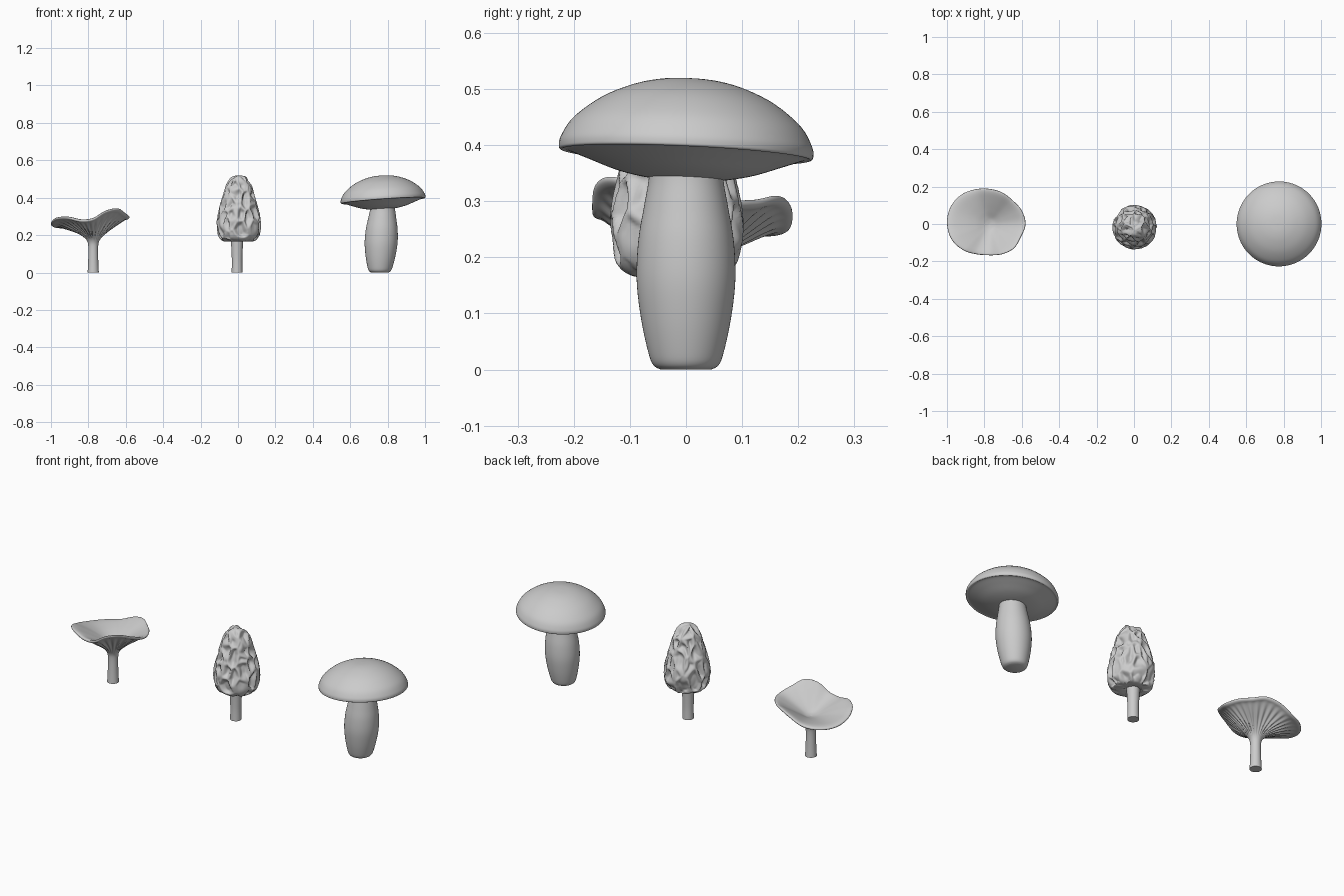
import bpy, bmesh, math
from mathutils import Vector, noise

if "Cube" in bpy.data.objects:
    bpy.data.objects.remove(bpy.data.objects["Cube"])


def spline(pts, t, closed=False):
    """Catmull-Rom through tuples, t in 0..1."""
    n = len(pts)
    span = n if closed else n - 1
    u = t * span
    i = int(u) % n if closed else min(int(u), n - 2)
    f = u - int(u) if closed else u - i
    pick = (lambda k: pts[k % n]) if closed else (lambda k: pts[max(0, min(n - 1, k))])
    a, b, c, d = pick(i - 1), pick(i), pick(i + 1), pick(i + 2)
    return [0.5 * (2 * q + (r - p) * f + (2 * p - 5 * q + 4 * r - s) * f ** 2
                   + (3 * q - p - 3 * r + s) * f ** 3) for p, q, r, s in zip(a, b, c, d)]


def lathe(name, profile, location, sides=64, rings=40, shape=None, angle=50):
    """Revolve a smoothed (radius, z) profile; shape(theta, r, z, t) can deform it."""
    bm = bmesh.new()
    loops = []
    for j in range(rings + 1):
        t = j / rings
        r, z = spline(profile, t)
        r = max(r, 0)
        loop = []
        for i in range(sides):
            th = 2 * math.pi * i / sides
            p = shape(th, r, z, t) if shape else (r * math.cos(th), r * math.sin(th), z)
            loop.append(bm.verts.new(p))
        loops.append(loop)
    for lo, hi in zip(loops, loops[1:]):
        for i in range(sides):
            k = (i + 1) % sides
            bm.faces.new((lo[i], lo[k], hi[k], hi[i]))
    for loop, (r, z) in ((loops[0][::-1], profile[0]), (loops[-1], profile[-1])):
        if r > 1e-4:
            bm.faces.new(loop)
    bmesh.ops.remove_doubles(bm, verts=bm.verts, dist=1e-5)
    bmesh.ops.recalc_face_normals(bm, faces=bm.faces)
    me = bpy.data.meshes.new(name)
    bm.to_mesh(me)
    bm.free()
    ob = bpy.data.objects.new(name, me)
    ob.location = location
    bpy.context.collection.objects.link(ob)
    bpy.ops.object.select_all(action='DESELECT')
    ob.select_set(True)
    bpy.context.view_layer.objects.active = ob
    bpy.ops.object.shade_smooth_by_angle(angle=math.radians(angle))
    return ob


# Round-capped mushroom: bulging, slightly leaning stem
lathe("round_stem",
      [(.045, 0), (.058, .008), (.067, .03), (.08, .09), (.088, .16), (.085, .23),
       (.075, .29), (.067, .335), (.064, .37)],
      (.758, 0, 0), shape=lambda th, r, z, t:
      (r * math.cos(th) + .045 * z, r * math.sin(th), z))

# Round-capped mushroom: tilted dome with a shallow convex underside
cap = lathe("round_cap",
            [(0, -.046), (.06, -.045), (.12, -.034), (.175, -.015), (.212, -.002),
             (.223, -.002), (.227, .004), (.224, .022), (.203, .056), (.155, .094),
             (.1, .119), (.05, .131), (0, .134)],
            (.776, 0, .385), sides=96, rings=60, angle=60)
cap.rotation_euler = (-.045, -.07, 0)

# Morel: plain stem
lathe("morel_stem", [(.029, 0), (.028, .06), (.03, .12), (.033, .18), (.03, .22)],
      (-.005, -.012, 0), sides=40, rings=16)


# Morel: pitted head, ridges follow vertically stretched cell borders
def pitted(th, r, z, t):
    c, s = math.cos(th), math.sin(th)
    p = Vector((r * c * 21, r * s * 21, z * 11))
    p += .35 * noise.noise_vector(p * .9)
    d = noise.voronoi(p)[0]
    pit = min(1, (d[1] - d[0]) * 1.7)
    pit = pit * pit * (3 - 2 * pit)
    k = (.010 - .023 * pit) * min(1, r / .06)
    dz = .006 * (.5 - pit) * max(0, (z - .45) / .07)
    return ((r + k) * c, (r + k) * s, z + dz)


lathe("morel_head",
      [(.015, .175), (.045, .165), (.078, .17), (.1, .195), (.109, .24), (.107, .29),
       (.094, .35), (.077, .41), (.06, .465), (.04, .504), (.018, .515), (0, .517)],
      (.004, -.017, 0), sides=130, rings=110, shape=pitted, angle=180)

# Chanterelle: rim radius and rim height around the edge, every 22.5 degrees
rim = [(.194, .295), (.188, .295), (.178, .296), (.182, .303), (.188, .285), (.200, .253),
       (.217, .243), (.226, .245), (.225, .262), (.217, .287), (.197, .292), (.175, .277),
       (.167, .285), (.175, .325), (.185, .338), (.183, .315)]


def funnel(th, r, z, t):
    R, Z = spline(rim, th / (2 * math.pi), True)
    w = min(1.05, (max(0, r - .03) / .17) ** 1.15)
    # gill folds on the outer face only
    gill = 0
    if t < .6 and r > .03:
        gill = .004 * math.sin(math.pi * min(1, (r - .03) / .155)) \
            * math.cos(30 * th + 1.5 * math.sin(3 * th))
    rr = r * (1 + w * (R / .2 - 1))
    return (rr * math.cos(th), rr * math.sin(th), z + w * (Z - .285) + gill)


lathe("chanterelle",
      [(.030, 0), (.027, .06), (.026, .13), (.031, .165), (.05, .192), (.085, .222),
       (.13, .250), (.17, .271), (.192, .277), (.2, .284), (.195, .292), (.17, .288),
       (.12, .268), (.07, .245), (.03, .226), (0, .22)],
      (-.774, 0, 0), sides=180, rings=75, shape=funnel, angle=70)
